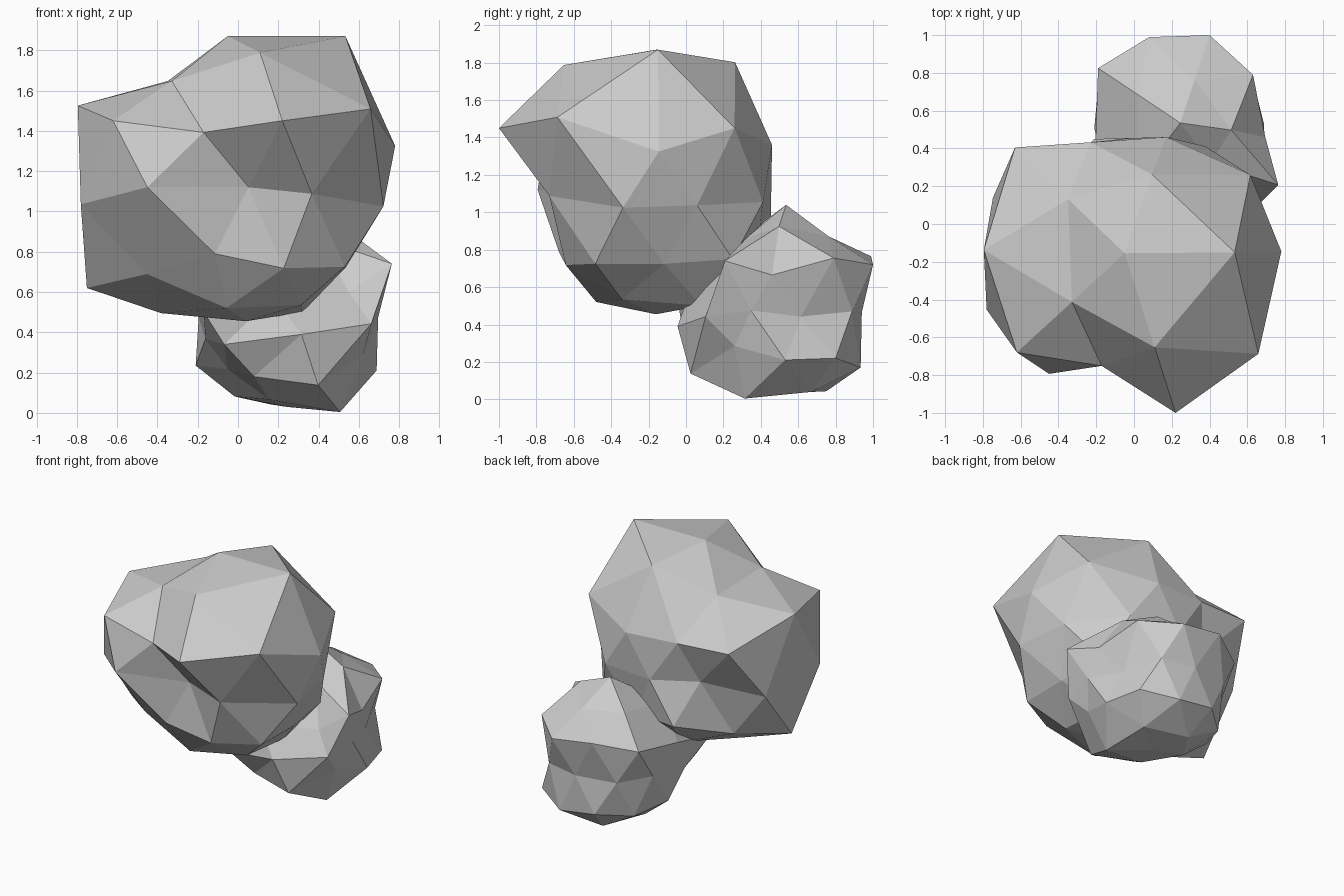
import bpy, bmesh, math
from mathutils import Vector

if "Cube" in bpy.data.objects:
    bpy.data.objects.remove(bpy.data.objects["Cube"])


def ring_order(v):
    # top ring to bottom ring, counter-clockwise from +x within a ring
    angle = round(math.degrees(math.atan2(v.co.y, v.co.x))) % 360
    return (-round(v.co.z, 2), angle)


def make_rock(name, corners, bulges):
    """Icosphere whose 12 corners are placed; each in-between point sits
    halfway between its two corners, pushed outward by its bulge."""
    bm = bmesh.new()
    bmesh.ops.create_icosphere(bm, subdivisions=2, radius=1)
    verts = sorted(bm.verts, key=ring_order)
    corner_verts = [v for v in verts if len(v.link_edges) == 5]
    mid_verts = [v for v in verts if len(v.link_edges) == 6]
    placed = {v: Vector(p) for v, p in zip(corner_verts, corners)}
    for v, bulge in zip(mid_verts, bulges):
        ends = [e.other_vert(v) for e in v.link_edges]
        a, b = [w for w in ends if len(w.link_edges) == 5]
        placed[v] = (placed[a] + placed[b]) / 2 + v.co.normalized() * bulge
    for v, p in placed.items():
        v.co = p
    bmesh.ops.recalc_face_normals(bm, faces=bm.faces)
    mesh = bpy.data.meshes.new(name)
    bm.to_mesh(mesh)
    bm.free()
    obj = bpy.data.objects.new(name, mesh)
    bpy.context.collection.objects.link(obj)
    return obj


# Large upper boulder
make_rock(
    "large_boulder",
    [(-.05, -.155, 1.87),
     (.78, -.145, 1.325), (.17, .46, 1.36), (-.63, .405, 1.39), (-.62, -.68, 1.45), (.22, -1.0, 1.45),
     (.50, .25, .75), (-.21, .45, .76), (-.75, -.165, .62), (-.115, -.68, .79), (.53, -.485, .725),
     (.04, -.16, .455)],
    [.32, .22, .02, -.015, .15,
     .205, 0, .20, -.11, .23,
     .02, .07, 0, -.14, .06, .10, .14, -.2, -.015, .07,
     .025, .03, .03, .03, .075,
     .12, .10, .05, .12, .065])

# Small lower boulder
make_rock(
    "small_boulder",
    [(.245, .535, 1.04),
     (.695, .46, .665), (.40, 1.0, .72), (-.19, .825, .71), (-.17, -.04, .50), (.55, .16, .60),
     (.62, .80, .22), (.10, .93, .21), (-.21, .51, .235), (.08, .08, .18), (.62, .26, .285),
     (.24, .48, .03)],
    [.085, -.01, .015, .05, .05,
     .12, .095, .03, .05, .205,
     -.05, -.015, -.025, 0, -.005, -.03, .04, .165, .13, .04,
     .08, .085, .07, -.02, .18,
     .10, .09, .06, .045, .18])
